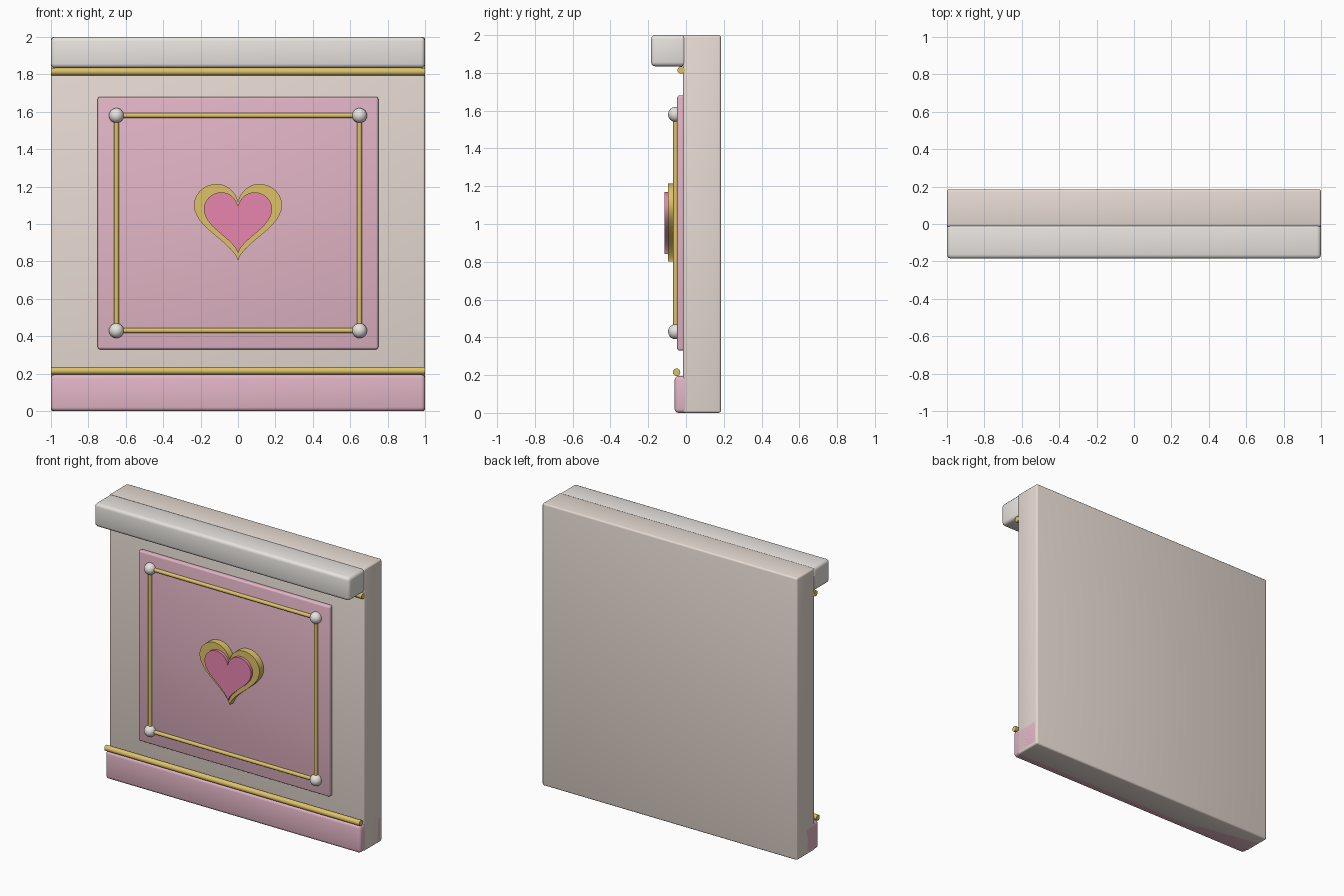
import bpy, bmesh, math

if "Cube" in bpy.data.objects:
    bpy.data.objects.remove(bpy.data.objects["Cube"])


def material(name, rgb):
    m = bpy.data.materials.new(name)
    m.diffuse_color = (*rgb, 1)
    m.use_nodes = True
    m.node_tree.nodes["Principled BSDF"].inputs["Base Color"].default_value = m.diffuse_color
    return m


CREAM = material("cream", (0.80, 0.71, 0.65))
WHITE = material("white", (0.80, 0.77, 0.74))
PINK = material("pink", (0.76, 0.46, 0.56))
ROSE = material("rose", (0.80, 0.24, 0.43))
GOLD = material("gold", (0.73, 0.54, 0.14))


def finish(bm, name, mat, smooth=True):
    bmesh.ops.recalc_face_normals(bm, faces=bm.faces)
    me = bpy.data.meshes.new(name)
    bm.to_mesh(me)
    bm.free()
    me.materials.append(mat)
    ob = bpy.data.objects.new(name, me)
    bpy.context.collection.objects.link(ob)
    if smooth:
        bpy.ops.object.select_all(action='DESELECT')
        ob.select_set(True)
        bpy.context.view_layer.objects.active = ob
        bpy.ops.object.shade_smooth_by_angle(angle=math.radians(35))
    return ob


def box(name, lo, hi, bevel, mat):
    bm = bmesh.new()
    bmesh.ops.create_cube(bm, size=1)
    for v in bm.verts:
        v.co = [(a + b) / 2 + c * (b - a) for a, b, c in zip(lo, hi, v.co)]
    bmesh.ops.bevel(bm, geom=bm.edges[:], offset=bevel, segments=3,
                    profile=0.5, affect='EDGES')
    return finish(bm, name, mat)


def rod(name, centre, length, radius, axis, mat):
    bm = bmesh.new()
    bmesh.ops.create_cone(bm, cap_ends=True, segments=16, radius1=radius,
                          radius2=radius, depth=length)
    ob = finish(bm, name, mat)
    ob.location = centre
    if axis == 'X':
        ob.rotation_euler.y = math.pi / 2
    return ob


def heart(name, z0, sx, sz, front, back, mat, n=64):
    bm = bmesh.new()
    verts = []
    for i in range(n):
        t = 2 * math.pi * i / n
        x = 16 * math.sin(t) ** 3
        z = (13 * math.cos(t) - 5 * math.cos(2 * t)
             - 2 * math.cos(3 * t) - math.cos(4 * t))
        verts.append(bm.verts.new((x * sx, front, z0 + z * sz)))
    face = bm.faces.new(verts)
    ext = bmesh.ops.extrude_face_region(bm, geom=[face], use_keep_orig=True)
    for v in ext["geom"]:
        if isinstance(v, bmesh.types.BMVert):
            v.co.y = back
    return finish(bm, name, mat)


# Wall slab, cornice and skirting
box("wall_slab", (-1, -0.015, 0), (1, 0.185, 2), 0.012, CREAM)
box("cornice", (-1, -0.185, 1.835), (1, 0.0, 2), 0.022, WHITE)
box("skirting", (-1, -0.06, 0), (1, 0.184, 0.195), 0.02, PINK)

# Gold trim rods beside cornice and skirting
rod("upper_trim", (0, -0.025, 1.815), 2, 0.02, 'X', GOLD)
rod("lower_trim", (0, -0.05, 0.215), 2, 0.02, 'X', GOLD)

# Raised panel
box("panel", (-0.75, -0.047, 0.33), (0.75, -0.008, 1.68), 0.012, PINK)

# Gold frame with pearls at the corners
Y, X, Z0, Z1 = -0.055, 0.65, 0.43, 1.58
for z, label in ((Z0, "bottom"), (Z1, "top")):
    rod(f"frame_{label}", (0, Y, z), 2 * X, 0.013, 'X', GOLD)
for s, label in ((-1, "left"), (1, "right")):
    rod(f"frame_{label}", (s * X, Y, (Z0 + Z1) / 2), Z1 - Z0, 0.013, 'Z', GOLD)
    for z, level in ((Z0, "bottom"), (Z1, "top")):
        bm = bmesh.new()
        bmesh.ops.create_uvsphere(bm, u_segments=20, v_segments=12, radius=0.04)
        finish(bm, f"pearl_{level}_{label}", WHITE).location = (s * X, Y, z)

# Layered heart ornament
heart("heart_border", 1.044, 0.0147, 0.0143, -0.095, -0.04, GOLD)
heart("heart_centre", 1.034, 0.0114, 0.0114, -0.115, -0.085, ROSE)
